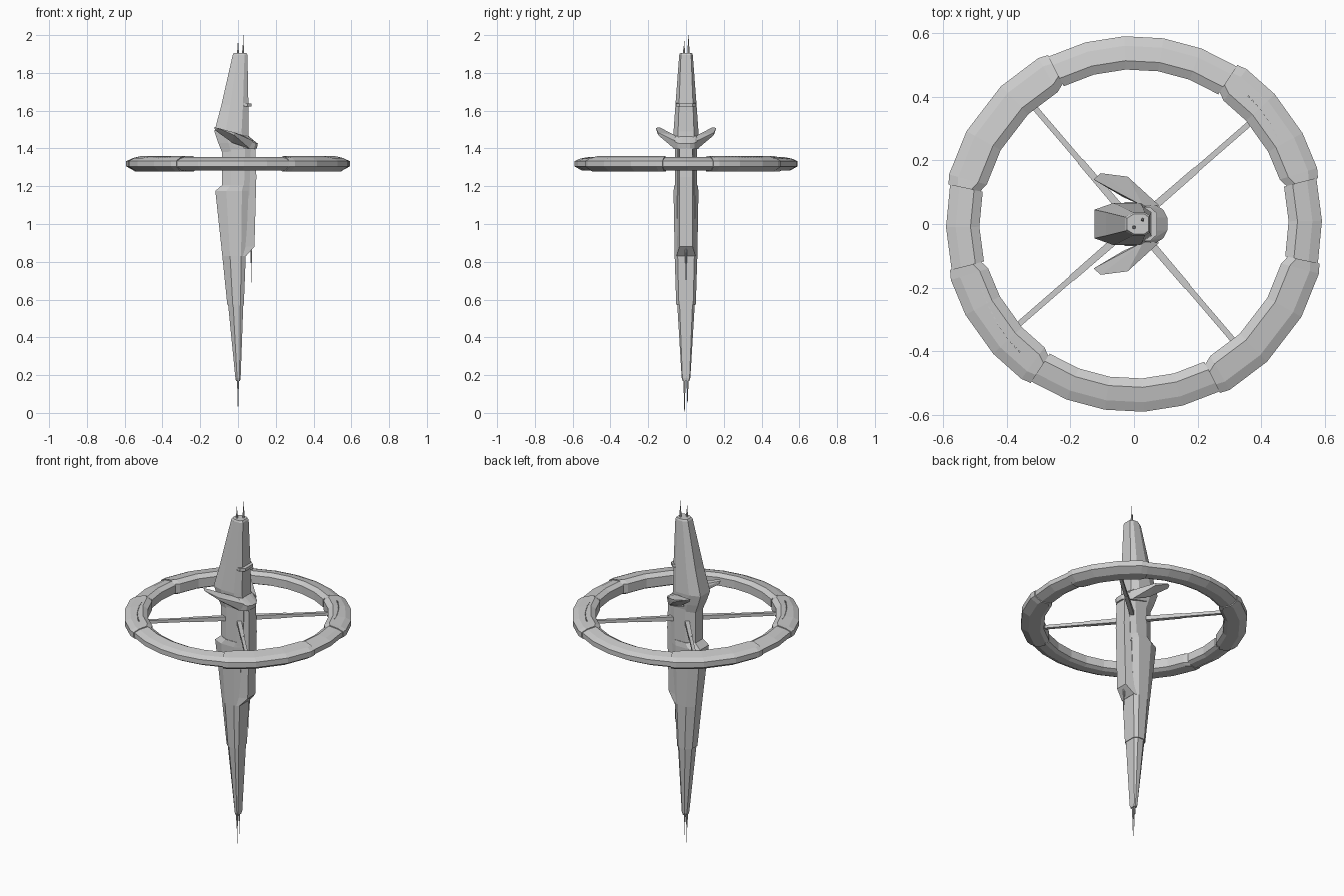
import bpy, bmesh, math
from mathutils import Vector, Matrix

if "Cube" in bpy.data.objects:
    bpy.data.objects.remove(bpy.data.objects["Cube"])


def finish(name, bm):
    bmesh.ops.recalc_face_normals(bm, faces=bm.faces)
    me = bpy.data.meshes.new(name)
    bm.to_mesh(me)
    bm.free()
    ob = bpy.data.objects.new(name, me)
    bpy.context.collection.objects.link(ob)
    return ob


def loft(name, sections):
    """Skin a list of equal-length point loops and cap both ends."""
    bm = bmesh.new()
    rings = [[bm.verts.new(p) for p in s] for s in sections]
    n = len(rings[0])
    for a, b in zip(rings, rings[1:]):
        for i in range(n):
            j = (i + 1) % n
            bm.faces.new((a[i], a[j], b[j], b[i]))
    bm.faces.new(rings[0])
    bm.faces.new(rings[-1])
    return finish(name, bm)


def hull(name, pts):
    bm = bmesh.new()
    for p in pts:
        bm.verts.new(p)
    res = bmesh.ops.convex_hull(bm, input=bm.verts)
    loose = [v for v in bm.verts if not v.link_faces]
    bmesh.ops.delete(bm, geom=loose, context='VERTS')
    return finish(name, bm)


def slab(z, xb, xf, yb, ym, yf):
    """Eight-sided hull cross-section at height z."""
    w = xf - xb
    half = [(xf, yf), (xb + w * 0.8, ym), (xb + w * 0.33, ym), (xb, yb)]
    return [(x, y, z) for x, y in half] + [(x, -y, z) for x, y in reversed(half)]


def rod(name, a, b, r1, r2, sides=6):
    a, b = Vector(a), Vector(b)
    d = b - a
    bm = bmesh.new()
    m = Matrix.Translation((a + b) / 2) @ d.to_track_quat('Z', 'Y').to_matrix().to_4x4()
    if sides == 4:
        m = m @ Matrix.Rotation(math.pi / 4, 4, 'Z')
    bmesh.ops.create_cone(bm, cap_ends=True, segments=sides, radius1=r1, radius2=r2,
                          depth=d.length, matrix=m)
    return finish(name, bm)


# central hull: tower, mid body, rear-stepped lower body, keel tip
loft("tower", [slab(1.38, -0.085, 0.06, 0.035, 0.055, 0.035),
               slab(1.43, -0.105, 0.06, 0.04, 0.062, 0.04),
               slab(1.49, -0.125, 0.055, 0.045, 0.066, 0.042),
               slab(1.63, -0.088, 0.055, 0.037, 0.056, 0.037),
               slab(1.895, -0.028, 0.05, 0.022, 0.036, 0.027),
               slab(1.905, -0.022, 0.045, 0.018, 0.032, 0.022)])
loft("mid_body", [slab(1.15, -0.085, 0.06, 0.035, 0.06, 0.045),
                  slab(1.40, -0.085, 0.068, 0.035, 0.057, 0.045)])
loft("lower_body", [slab(0.575, -0.057, 0.031, 0.024, 0.052, 0.038),
                    slab(0.83, -0.083, 0.041, 0.03, 0.06, 0.044),
                    slab(1.175, -0.12, 0.056, 0.04, 0.066, 0.048),
                    slab(1.205, -0.085, 0.056, 0.035, 0.062, 0.046)])
loft("keel_tip", [slab(0.17, -0.011, 0.011, 0.008, 0.018, 0.014),
                  slab(0.185, -0.014, 0.014, 0.011, 0.023, 0.019),
                  slab(0.60, -0.055, 0.029, 0.022, 0.048, 0.035)])


# front spine with sloped lower end
def spine(z, x, yf, yb):
    return [(x, yf, z), (0.02, yb, z), (0.02, -yb, z), (x, -yf, z)]


loft("front_spine", [spine(0.83, 0.042, 0.05, 0.055), spine(0.88, 0.087, 0.035, 0.052),
                     spine(1.25, 0.097, 0.035, 0.052), spine(1.42, 0.092, 0.033, 0.052)])

# collar around the tower front, swept fins
low = [(-0.03, 0.066, 1.415), (0.05, 0.066, 1.397), (0.085, 0.045, 1.397), (0.1, 0.02, 1.40)]
mid = [(-0.03, 0.07, 1.46), (0.06, 0.066, 1.44), (0.092, 0.045, 1.428), (0.105, 0.02, 1.425)]
top = [(-0.03, 0.062, 1.478), (0.05, 0.052, 1.465), (0.06, 0.02, 1.462)]
hull("collar", [(x, s * y, z) for x, y, z in low + mid + top for s in (1, -1)])
fin = [(0.08, 0.058, 1.44), (0.06, 0.064, 1.40), (0.03, 0.056, 1.468), (-0.02, 0.149, 1.485),
       (-0.02, 0.147, 1.47), (-0.105, 0.16, 1.508), (-0.127, 0.14, 1.512),
       (-0.12, 0.138, 1.495), (-0.03, 0.09, 1.43), (-0.035, 0.085, 1.462)]
for s, side in ((1, "left"), (-1, "right")):
    hull("fin_" + side, [(x, s * y, z) for x, y, z in fin])

# lookout band on the tower
hull("tower_band", [(x, s * y, z) for x, y in ((0.0, 0.052), (0.05, 0.054), (0.072, 0.034))
                    for z in (1.625 - 0.06 * x, 1.642 - 0.06 * x) for s in (1, -1)])

# segmented ring: diagonal segments are heavier than the cardinal ones
ZC = 1.319


def ring_section(a, ri, ro, h):
    prof = [(ri, 0.6 * h), (ri + 0.028, h), (ro - 0.03, 0.75 * h), (ro, 0.38 * h),
            (ro, -0.38 * h), (ro - 0.04, -h), (ri + 0.02, -h), (ri, -0.7 * h)]
    c, s = math.cos(a), math.sin(a)
    return [(r * c, r * s, ZC + z) for r, z in prof]


bounds = [(-12, 14, 2), (14, 57, 3), (57, 117, 5), (117, 168, 3),
          (168, 194, 2), (194, 237, 3), (237, 297, 5), (297, 348, 3)]
for k, (a0, a1, n) in enumerate(bounds):
    heavy = k % 2 == 1
    ri, ro, h = (0.48, 0.603, 0.041) if heavy else (0.487, 0.592, 0.036)
    secs = []
    for i in range(n + 1):
        a = math.radians(a0 + (a1 - a0) * i / n)
        secs.append(ring_section(a, ri, ro, h))
    if heavy:
        # chamfered segment ends
        e = math.radians(3)
        first = ring_section(math.radians(a0), ri + 0.015, ro - 0.006, h)
        last = ring_section(math.radians(a1), ri + 0.015, ro - 0.006, h)
        secs[0] = ring_section(math.radians(a0) + e, ri, ro, h)
        secs[-1] = ring_section(math.radians(a1) - e, ri, ro, h)
        secs = [first] + secs + [last]
    loft("ring_segment_%d" % (k + 1), secs)

# small hatches along two ring segments
bm = bmesh.new()
for base in (24, 204):
    for i in range(13):
        a = math.radians(base + 2 * i)
        r = 0.522 + 0.0015 * i
        m = (Matrix.Rotation(a, 4, 'Z') @ Matrix.Translation((r, 0, ZC + 0.038))
             @ Matrix.Diagonal((0.004, 0.008, 0.006, 1)))
        bmesh.ops.create_cube(bm, size=1, matrix=m)
finish("ring_hatches", bm)

# four spokes with thicker inner sleeves
for i, deg in enumerate((41, 130.5, 221, 310.5)):
    c, s = math.cos(math.radians(deg)), math.sin(math.radians(deg))
    rod("spoke_%d" % (i + 1), (0.03 * c, 0.03 * s, ZC), (0.5 * c, 0.5 * s, ZC), 0.0125, 0.0125, 4)
    rod("spoke_sleeve_%d" % (i + 1), (0.04 * c, 0.04 * s, ZC), (0.26 * c, 0.26 * s, ZC),
        0.017, 0.015, 4)

# antennas: base point, tip point, base radius
antennas = [((0.0, -0.01, 1.90), (0.0, -0.01, 1.97)), ((0.027, 0.013, 1.90), (0.027, 0.013, 2.0)),
            ((0.0, -0.008, 0.19), (0.0, -0.008, 0.0)), ((0.002, 0.008, 0.19), (0.002, 0.008, 0.05)),
            ((0.07, 0.0, 0.88), (0.07, 0.0, 0.69))]
for i, (a, b) in enumerate(antennas):
    a, b = Vector(a), Vector(b)
    rod("antenna_%d" % (i + 1), a, b, 0.003, 0.0012)
    rod("antenna_base_%d" % (i + 1), a, a.lerp(b, 0.45), 0.006, 0.004)
